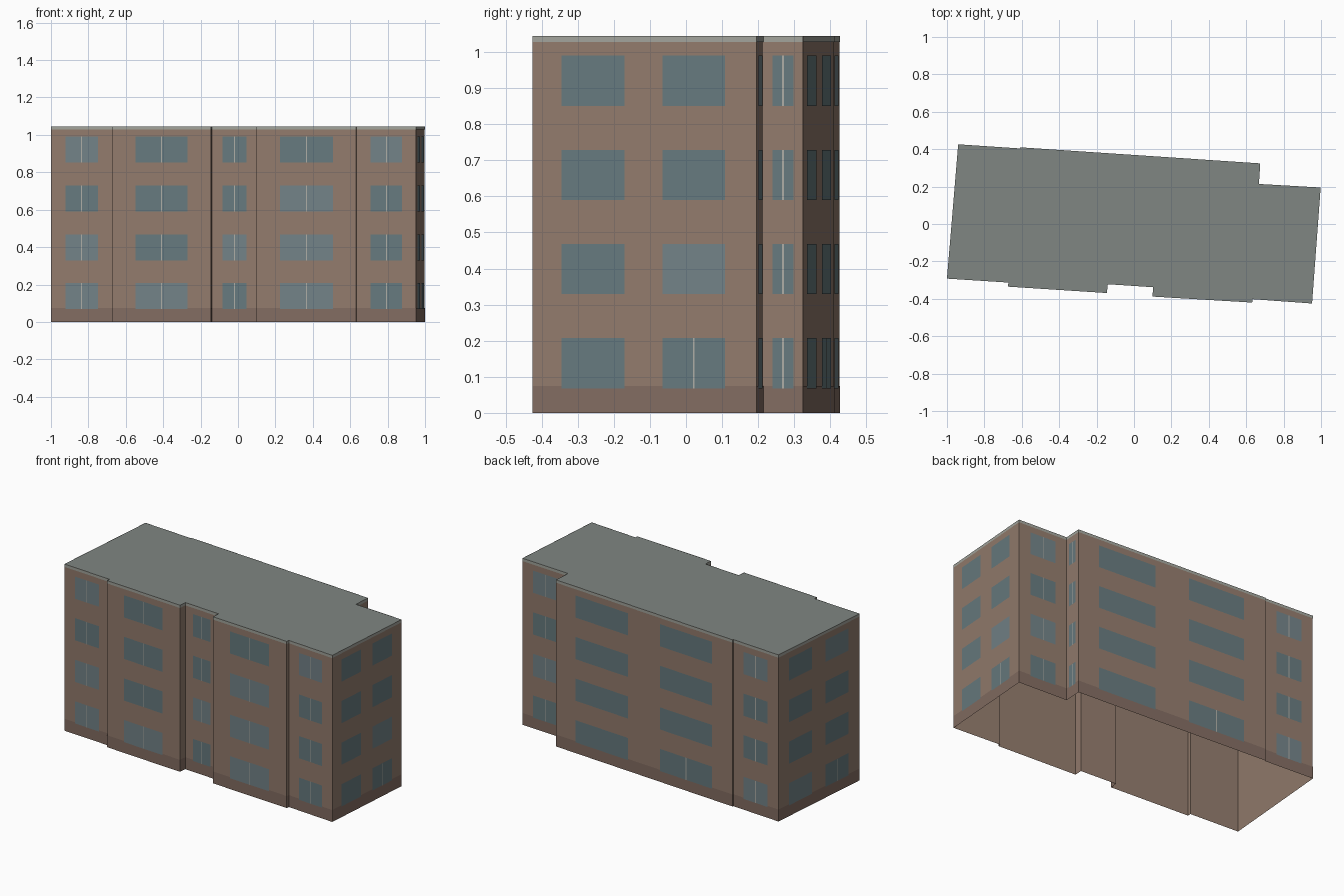
import bpy, random
from mathutils import Vector

if "Cube" in bpy.data.objects:
    bpy.data.objects.remove(bpy.data.objects["Cube"])

random.seed(4)
H = 1.045          # roof height

# footprint, counter-clockwise from front left: (x, y, window layout of the wall that starts here)
ONE, TWO, NONE = [(0.235, 0.765)], [(0.13, 0.41), (0.58, 0.86)], []
LONG = [(0.11, 0.41), (0.59, 0.885)]
PLAN = [
    (-1.0, -0.292, ONE), (-0.672, -0.313, NONE),
    (-0.673, -0.335, ONE), (-0.145, -0.369, NONE),
    (-0.14, -0.322, ONE), (0.102, -0.338, NONE),
    (0.099, -0.388, ONE), (0.632, -0.42, NONE),
    (0.634, -0.402, ONE), (0.952, -0.425, TWO),
    (0.998, 0.195, ONE), (0.668, 0.214, ONE),
    (0.675, 0.324, LONG), (-0.61, 0.41, NONE),
    (-0.611, 0.404, ONE), (-0.94, 0.426, TWO),
]
FLOORS = [(0.068, 0.207), (0.329, 0.468), (0.59, 0.729), (0.851, 0.99)]


def material(name, rgb):
    m = bpy.data.materials.new(name)
    m.diffuse_color = (*rgb, 1)
    m.use_nodes = True
    m.node_tree.nodes["Principled BSDF"].inputs["Base Color"].default_value = m.diffuse_color
    return m


def make(name, polys, mat):
    verts, faces = [], []
    for p in polys:
        faces.append(range(len(verts), len(verts) + len(p)))
        verts += p
    me = bpy.data.meshes.new(name)
    me.from_pydata(verts, [], [list(f) for f in faces])
    me.materials.append(mat)
    ob = bpy.data.objects.new(name, me)
    bpy.context.collection.objects.link(ob)
    return ob


def panel(a, b, s, e, z0, z1, out=0.0):
    """Upright rectangle on wall a-b between fractions s and e, set out from it."""
    d = b - a
    n = Vector((d.y, -d.x)).normalized() * out
    p, q = a + d * s + n, a + d * e + n
    return [(p.x, p.y, z0), (q.x, q.y, z0), (q.x, q.y, z1), (p.x, p.y, z1)]


brick = material("brick", (0.29, 0.20, 0.152))
plinth = material("plinth", (0.225, 0.15, 0.12))
roof_grey = material("roof_grey", (0.215, 0.24, 0.225))
band_grey = material("band_grey", (0.36, 0.37, 0.33))
glass = material("glass", (0.135, 0.195, 0.21))
pale_glass = material("pale_glass", (0.17, 0.225, 0.245))
frame = material("frame", (0.42, 0.42, 0.38))

pts = [Vector(p[:2]) for p in PLAN]
walls, base, band, bars = [], [], [], []
panes = {False: [], True: []}
for i, (_, _, layout) in enumerate(PLAN):
    a, b = pts[i], pts[(i + 1) % len(pts)]
    walls.append(panel(a, b, 0, 1, 0, H))
    base.append(panel(a, b, 0, 1, 0, 0.075, 0.001))
    band.append(panel(a, b, 0, 1, 1.028, H, 0.001))
    # window panes, with a centre bar on single windows and one ground-floor opening
    for k, (s, e) in enumerate(layout):
        for f, (z0, z1) in enumerate(FLOORS):
            panes[random.random() < 0.25].append(panel(a, b, s, e, z0, z1, 0.0018))
            if len(layout) == 1 or (f == 0 and k == 1):
                c, w = (s + e) / 2, 0.0025 / (b - a).length
                bars.append(panel(a, b, c - w, c + w, z0, z1, 0.0025))

# open-bottomed shell, flat roof and surface details
make("walls", walls, brick)
make("roof", [[(p.x, p.y, H) for p in pts]], roof_grey)
make("base_band", base, plinth)
make("parapet_band", band, band_grey)
make("windows", panes[False], glass)
make("pale_windows", panes[True], pale_glass)
make("window_bars", bars, frame)
